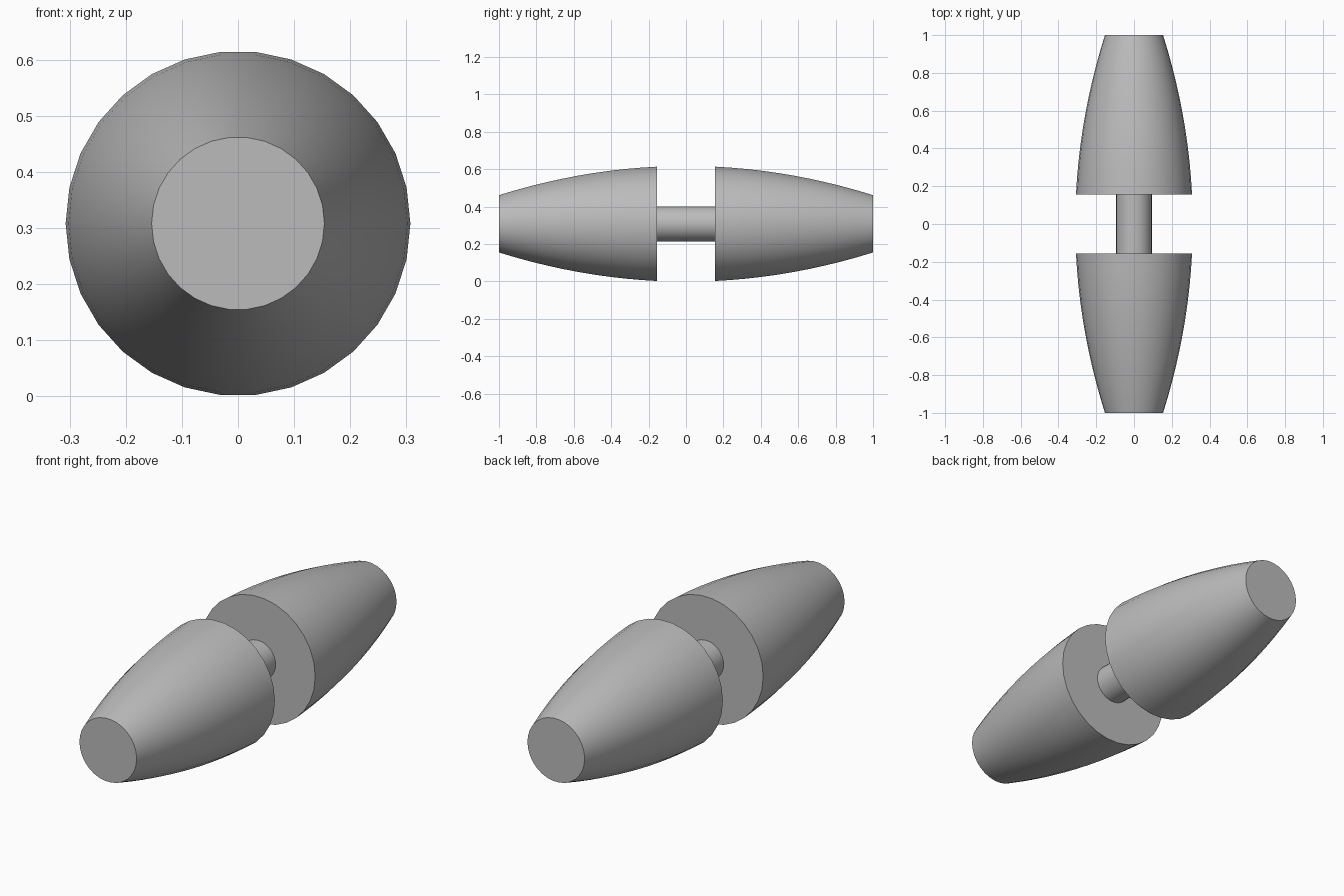
import bpy
import bmesh
import math

SIDES = 30
CENTRE_Z = 0.308

old = bpy.data.objects.get("Cube")
if old:
    bpy.data.objects.remove(old, do_unlink=True)

grey = bpy.data.materials.new("plain grey")
grey.use_nodes = True
colour = (0.5, 0.5, 0.5, 1)
grey.diffuse_color = colour
grey.node_tree.nodes["Principled BSDF"].inputs["Base Color"].default_value = colour


def turned_part(name, profile):
    """Closed solid turned about the y axis from (y, radius) points."""
    bm = bmesh.new()
    rings = []
    for y, r in profile:
        angles = [math.tau * i / SIDES for i in range(SIDES)]
        rings.append([bm.verts.new((r * math.cos(a), y, r * math.sin(a))) for a in angles])
    for a, b in zip(rings, rings[1:]):
        for i in range(SIDES):
            j = (i + 1) % SIDES
            bm.faces.new((a[i], a[j], b[j], b[i]))
    bm.faces.new(rings[0])
    bm.faces.new(rings[-1])
    bmesh.ops.recalc_face_normals(bm, faces=bm.faces)
    mesh = bpy.data.meshes.new(name)
    bm.to_mesh(mesh)
    bm.free()
    mesh.materials.append(grey)
    obj = bpy.data.objects.new(name, mesh)
    obj.location.z = CENTRE_Z
    bpy.context.collection.objects.link(obj)
    bpy.ops.object.select_all(action="DESELECT")
    obj.select_set(True)
    bpy.context.view_layer.objects.active = obj
    bpy.ops.object.shade_smooth_by_angle(angle=math.radians(35))


# Barrel halves: shallow arc tapering from the middle towards each end
STEPS = 10
INNER = 0.155
for name, side in (("front_barrel", -1), ("back_barrel", 1)):
    ys = [INNER + (1 - INNER) * i / STEPS for i in range(STEPS + 1)]
    turned_part(name, [(side * y, 0.311 - 0.157 * y * y) for y in ys])

# Shaft joining the halves
turned_part("shaft", [(-INNER, 0.094), (INNER, 0.094)])
